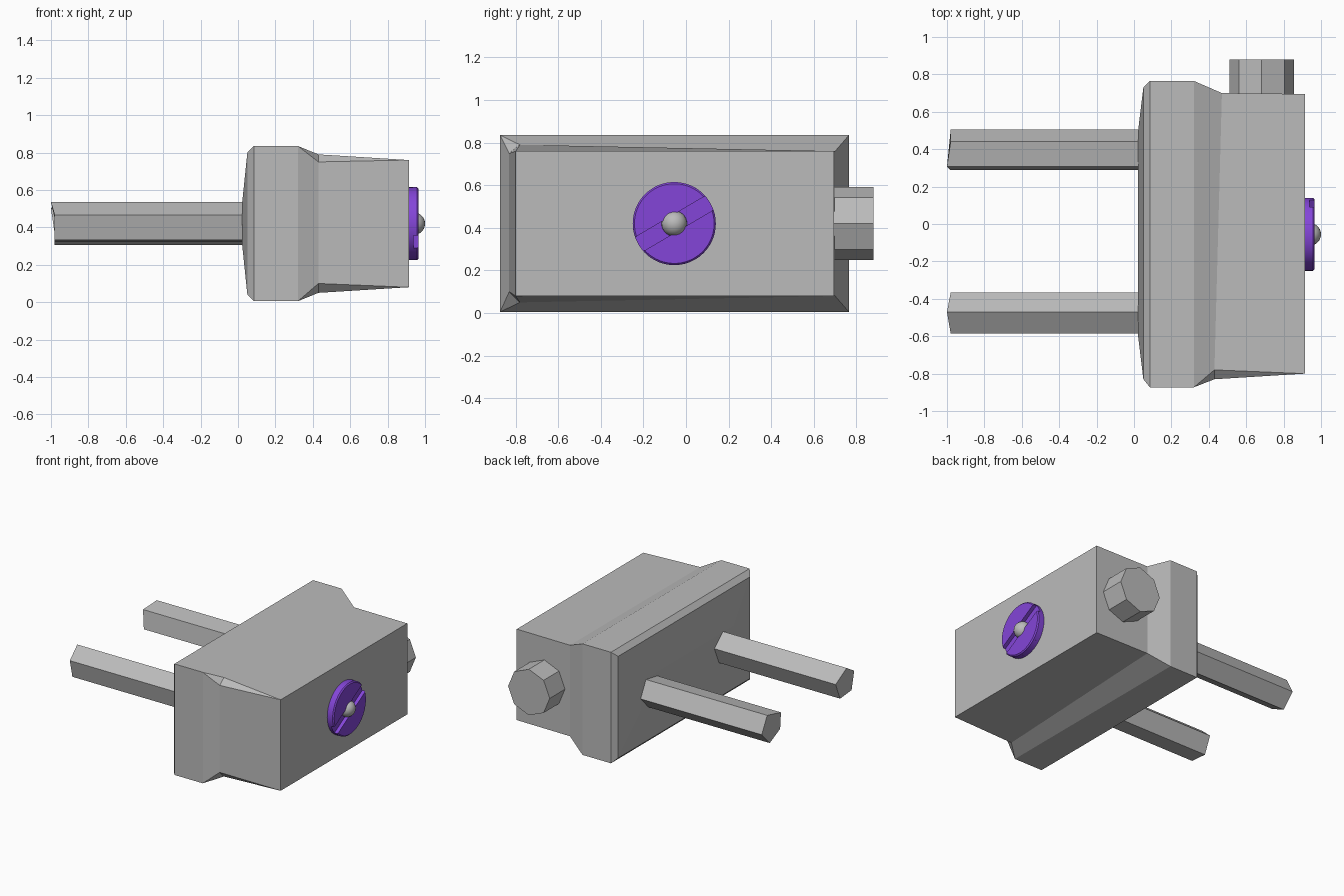
import bpy, bmesh
from math import cos, sin, pi, radians, acos
from mathutils import Vector

cube = bpy.data.objects.get("Cube")
if cube:
    bpy.data.objects.remove(cube)


def material(name, rgb):
    m = bpy.data.materials.new(name)
    m.use_nodes = True
    m.diffuse_color = (*rgb, 1)
    m.node_tree.nodes["Principled BSDF"].inputs["Base Color"].default_value = (*rgb, 1)
    return m


grey = material("grey metal", (0.5, 0.5, 0.5))
purple = material("purple", (0.23, 0.06, 0.69))


def finish(bm, name, mat, smooth=False):
    bmesh.ops.remove_doubles(bm, verts=bm.verts, dist=0.0005)
    bmesh.ops.recalc_face_normals(bm, faces=bm.faces)
    mesh = bpy.data.meshes.new(name)
    bm.to_mesh(mesh)
    bm.free()
    mesh.materials.append(mat)
    obj = bpy.data.objects.new(name, mesh)
    bpy.context.collection.objects.link(obj)
    if smooth:
        bpy.ops.object.select_all(action='DESELECT')
        obj.select_set(True)
        bpy.context.view_layer.objects.active = obj
        bpy.ops.object.shade_smooth_by_angle(angle=radians(30))
    return obj


def loft(bm, rings):
    """Skin a list of equally long point rings and cap both ends."""
    loops = [[bm.verts.new(p) for p in ring] for ring in rings]
    for a, b in zip(loops, loops[1:]):
        for i in range(len(a)):
            j = (i + 1) % len(a)
            bm.faces.new((a[i], a[j], b[j], b[i]))
    bm.faces.new(loops[0])
    bm.faces.new(loops[-1])


def box_ring(x, y0, y1, z0, z1):
    # the two front corners are doubled so that they can open into chamfers
    return [(x, y0, z0), (x, y0, z1), (x, y0, z1),
            (x, y1, z1), (x, y1, z0), (x, y0, z0)]


# Housing: thick flange, sloping step and narrower block
step = [(.43, -.83, .10), (.43, -.83, .75), (.43, -.78, .79),
        (.47, .70, .76), (.47, .70, .08), (.43, -.78, .05)]
bm = bmesh.new()
loft(bm, [box_ring(.022, -.60, .50, .31, .53),
          box_ring(.05, -.83, .73, .04, .80),
          box_ring(.085, -.873, .765, .005, .835),
          box_ring(.32, -.873, .765, .005, .835),
          step,
          box_ring(.913, -.80, .695, .08, .76)])
finish(bm, "housing", grey)


# Five-sided guide pins with one pointed corner at the tip
def pin(name, y, turn, apex):
    def ring(x, tip):
        return [(tip if i == apex else x,
                 y + .116 * cos(radians(turn + 72 * i)),
                 .42 + .116 * sin(radians(turn + 72 * i))) for i in range(5)]
    bm = bmesh.new()
    loft(bm, [ring(-.98, -1), ring(.06, .06)])
    finish(bm, name, grey)


pin("front_pin", -.48, 85, 0)
pin("back_pin", .39, 64, 1)

# Octagonal bolt on the back
bm = bmesh.new()
loft(bm, [[(.683 + .172 * cos(i * pi / 4), y, .42 + .172 * sin(i * pi / 4))
           for i in range(8)] for y in (.69, .88)])
finish(bm, "bolt", grey)

# Slotted dial: a base disc and two raised halves either side of the slot
CENTRE = Vector((0, -.055, .42))
SLOT = radians(30.5)


def arc(x, r, start, end, n):
    return [CENTRE + Vector((x, r * cos(start + (end - start) * i / n),
                             r * sin(start + (end - start) * i / n))) for i in range(n + 1)]


bm = bmesh.new()
loft(bm, [arc(x, .195, 0, 2 * pi, 48)[:-1] for x in (.90, .938)])
finish(bm, "dial_base", purple, True)

for side, name in ((0, "dial_upper_half"), (pi, "dial_lower_half")):
    bm = bmesh.new()
    rings = []
    for x, r in ((.936, .195), (.957, .195), (.965, .187)):
        half = acos(.038 / r)
        mid = SLOT + pi / 2 + side
        rings.append(arc(x, r, mid - half, mid + half, 24))
    loft(bm, rings)
    finish(bm, name, purple, True)

# Round knob in the middle of the dial
bm = bmesh.new()
bmesh.ops.create_uvsphere(bm, u_segments=24, v_segments=14, radius=.06)
bmesh.ops.translate(bm, verts=bm.verts, vec=CENTRE + Vector((.94, 0, 0)))
finish(bm, "knob", grey, True)
